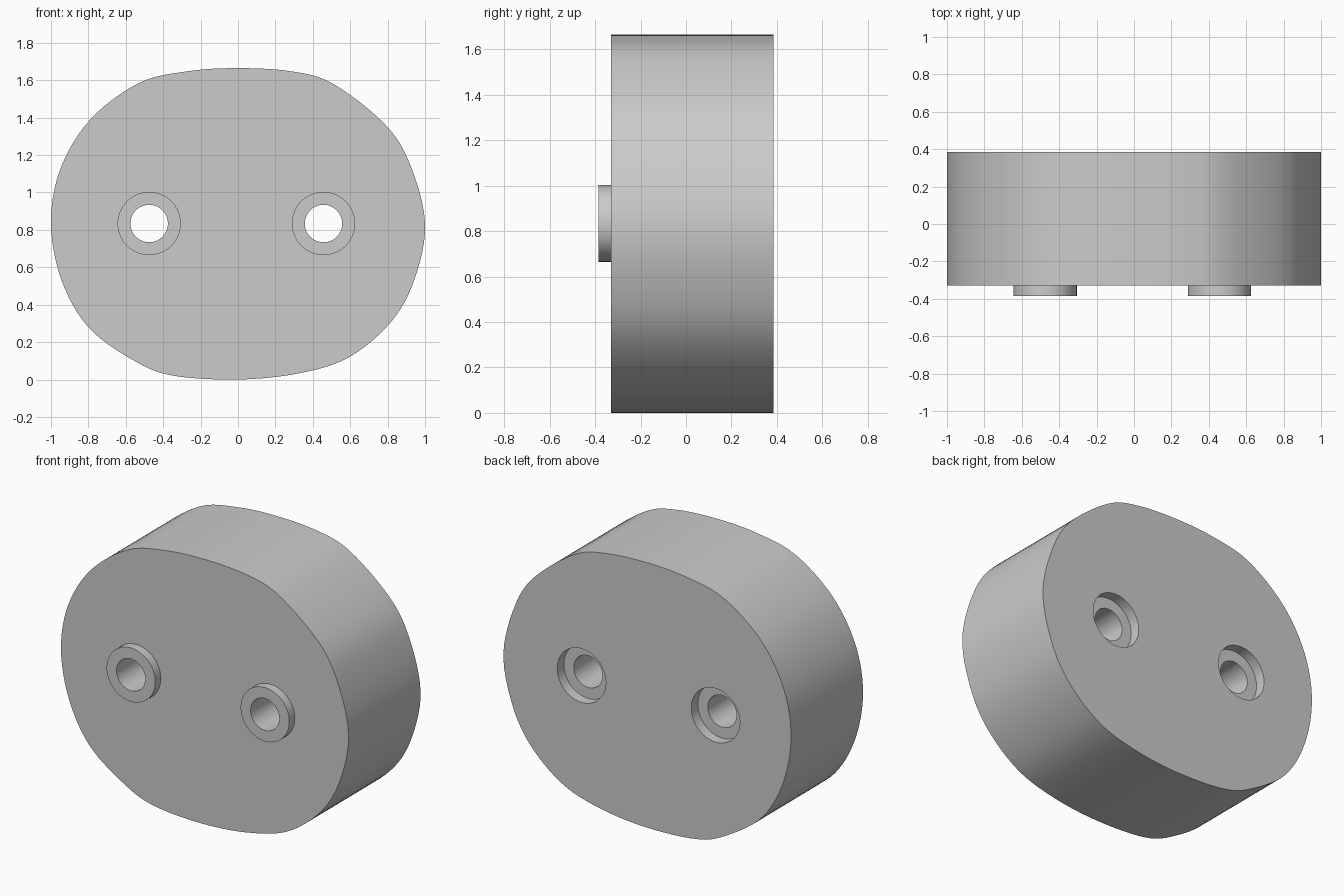
import bpy, math
from mathutils import Vector

cube = bpy.data.objects.get("Cube")
if cube:
    bpy.data.objects.remove(cube)

FRONT, BACK, MID_Z = -0.33, 0.385, 0.834
BOSS, RECESS = 0.055, 0.066
HOLES = (-0.475, 0.457)

grey = bpy.data.materials.new("plain_grey")
grey.use_nodes = True
grey.diffuse_color = (0.6, 0.6, 0.6, 1)
grey.node_tree.nodes["Principled BSDF"].inputs["Base Color"].default_value = (0.6, 0.6, 0.6, 1)


def prism(name, outline, y0, y1):
    """Extrude a counter-clockwise x-z outline from y0 back to y1."""
    n = len(outline)
    verts = [(x, y, z) for y in (y0, y1) for x, z in outline]
    faces = [tuple(range(n)), tuple(reversed(range(n, 2 * n)))]
    faces += [(i, i + n, (i + 1) % n + n, (i + 1) % n) for i in range(n)]
    mesh = bpy.data.meshes.new(name)
    mesh.from_pydata(verts, [], faces)
    mesh.materials.append(grey)
    obj = bpy.data.objects.new(name, mesh)
    bpy.context.collection.objects.link(obj)
    return obj


def disc(name, x, radius, y0, y1, n=64):
    ring = [(x + radius * math.cos(2 * math.pi * i / n),
             MID_Z + radius * math.sin(2 * math.pi * i / n)) for i in range(n)]
    return prism(name, ring, y0, y1)


def smooth_loop(points, steps=6):
    """Closed smooth curve through the points."""
    pts = [Vector(p) for p in points]
    out = []
    for i in range(len(pts)):
        a, b, c, d = (pts[(i + k) % len(pts)] for k in (-1, 0, 1, 2))
        for s in range(steps):
            t = s / steps
            out.append(b + (c - a) * t / 2 + (2 * a - 5 * b + 4 * c - d) * t**2 / 2
                       + (3 * b - a - 3 * c + d) * t**3 / 2)
    return [tuple(p) for p in out]


def combine(target, tool, operation):
    mod = target.modifiers.new("combine", "BOOLEAN")
    mod.operation, mod.object, mod.solver = operation, tool, "EXACT"
    bpy.context.view_layer.objects.active = target
    bpy.ops.object.modifier_apply(modifier=mod.name)
    bpy.data.objects.remove(tool)


# Slightly uneven rounded block
body = prism("body", smooth_loop([
    (0, 0), (0.33, 0.034), (0.595, 0.12), (0.82, 0.31), (0.945, 0.54), (1, 0.834),
    (0.92, 1.15), (0.785, 1.365), (0.51, 1.58), (0.29, 1.647), (0, 1.665),
    (-0.27, 1.648), (-0.53, 1.585), (-0.79, 1.39), (-0.95, 1.125), (-1, 0.834),
    (-0.945, 0.535), (-0.805, 0.285), (-0.58, 0.115), (-0.36, 0.023)]), FRONT, BACK)

# Raised collars in front, recesses behind, bores right through
for x in HOLES:
    combine(body, disc("collar", x, 0.169, FRONT - BOSS, FRONT + 0.1), "UNION")
    combine(body, disc("recess", x, 0.169, BACK - RECESS, BACK + 0.1), "DIFFERENCE")
    combine(body, disc("bore", x, 0.1, FRONT - 0.2, BACK + 0.2), "DIFFERENCE")

bpy.ops.object.select_all(action="DESELECT")
body.select_set(True)
bpy.context.view_layer.objects.active = body
bpy.ops.object.shade_smooth_by_angle(angle=math.radians(30))
